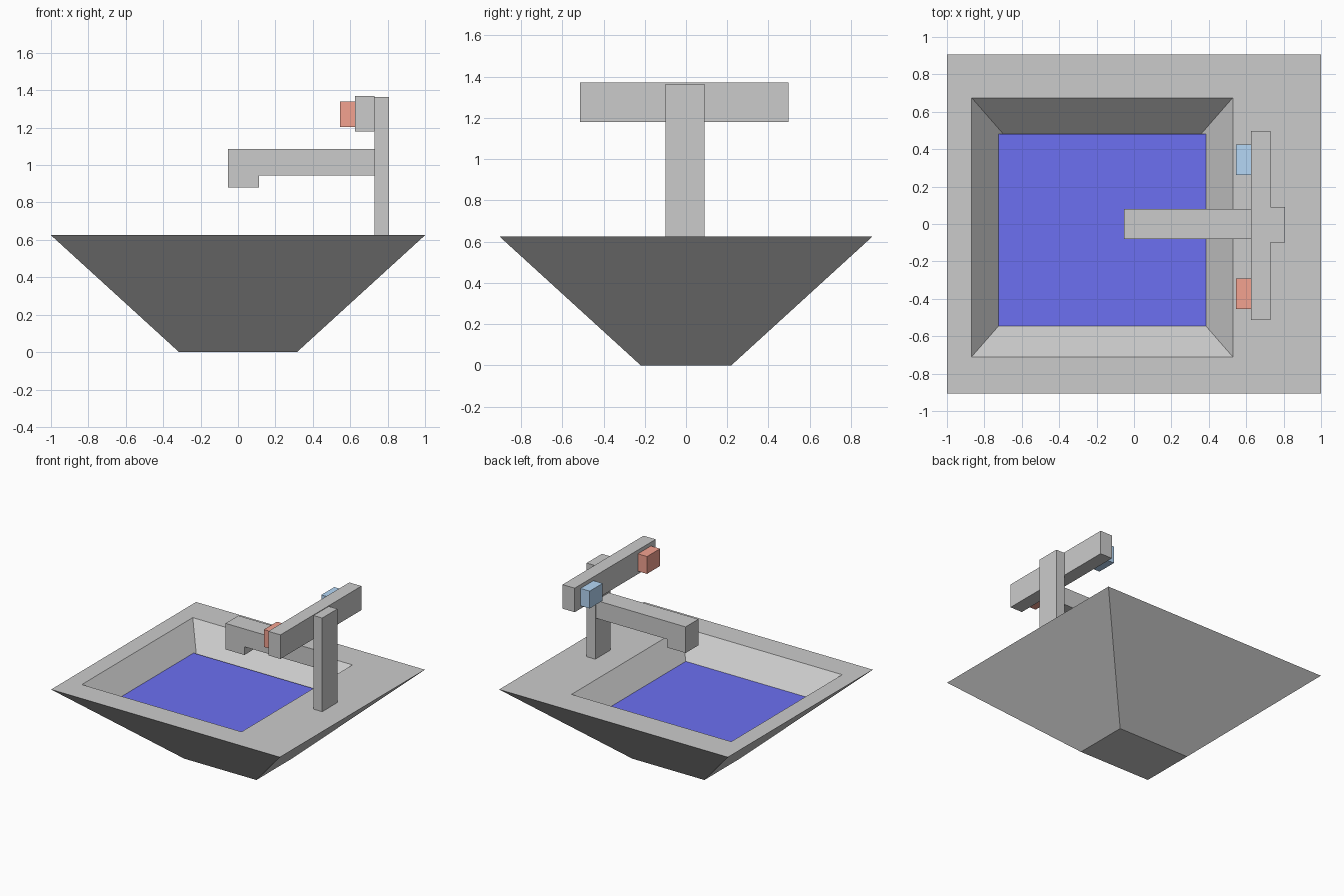
import bpy, bmesh

if "Cube" in bpy.data.objects:
    bpy.data.objects.remove(bpy.data.objects["Cube"])

RIM_Z, WATER_Z, FLOOR_Z = 0.625, 0.458, 0.25


def material(name, rgb):
    m = bpy.data.materials.new(name)
    m.diffuse_color = (*rgb, 1)
    m.use_nodes = True
    m.node_tree.nodes["Principled BSDF"].inputs["Base Color"].default_value = m.diffuse_color
    return m


def finish(name, bm, mat=None):
    bmesh.ops.recalc_face_normals(bm, faces=bm.faces)
    me = bpy.data.meshes.new(name)
    bm.to_mesh(me)
    bm.free()
    if mat:
        me.materials.append(mat)
    ob = bpy.data.objects.new(name, me)
    bpy.context.collection.objects.link(ob)
    return ob


def ring(bm, x0, x1, y0, y1, z):
    return [bm.verts.new((x, y, z)) for x, y in
            ((x0, y0), (x1, y0), (x1, y1), (x0, y1))]


def bridge(bm, a, b):
    for i in range(len(a)):
        j = (i + 1) % len(a)
        bm.faces.new((a[i], a[j], b[j], b[i]))


def box(name, x, y, z, mat=None):
    bm = bmesh.new()
    lo, hi = ring(bm, *x, *y, z[0]), ring(bm, *x, *y, z[1])
    bm.faces.new(lo)
    bm.faces.new(hi)
    bridge(bm, lo, hi)
    return finish(name, bm, mat)


# Basin: tapered outside, flat rim, off-centre tapered bowl
bm = bmesh.new()
loops = [ring(bm, -0.315, 0.315, -0.22, 0.22, 0),
         ring(bm, -1, 1, -0.905, 0.905, RIM_Z),
         ring(bm, -0.868, 0.528, -0.71, 0.675, RIM_Z),
         ring(bm, -0.545, 0.205, -0.34, 0.305, FLOOR_Z)]
for a, b in zip(loops, loops[1:]):
    bridge(bm, a, b)
bm.faces.new(loops[0])
bm.faces.new(loops[-1])
finish("basin", bm)

# Water surface
bm = bmesh.new()
f = bm.faces.new(ring(bm, -0.728, 0.395, -0.547, 0.48, WATER_Z))
finish("water", bm, material("water_blue", (0.15, 0.16, 0.88)))

# Tap column and cross bar
box("tap_column", (0.73, 0.806), (-0.10, 0.09), (RIM_Z, 1.365))
box("tap_crossbar", (0.625, 0.731), (-0.514, 0.497), (1.18, 1.37))

# Spout: L-shaped profile extruded across y
profile = [(-0.053, 0.88), (0.112, 0.88), (0.112, 0.945),
           (0.73, 0.945), (0.73, 1.086), (-0.053, 1.086)]
bm = bmesh.new()
near, far = ([bm.verts.new((x, y, z)) for x, z in profile] for y in (-0.08, 0.08))
bm.faces.new(near)
bm.faces.new(far)
bridge(bm, near, far)
finish("spout", bm)

# Hot and cold knobs
for name, y, rgb in (("hot_knob", (-0.455, -0.292), (0.9, 0.36, 0.28)),
                     ("cold_knob", (0.262, 0.424), (0.46, 0.68, 0.92))):
    box(name, (0.545, 0.625), y, (1.203, 1.34), material(name + "_colour", rgb))
